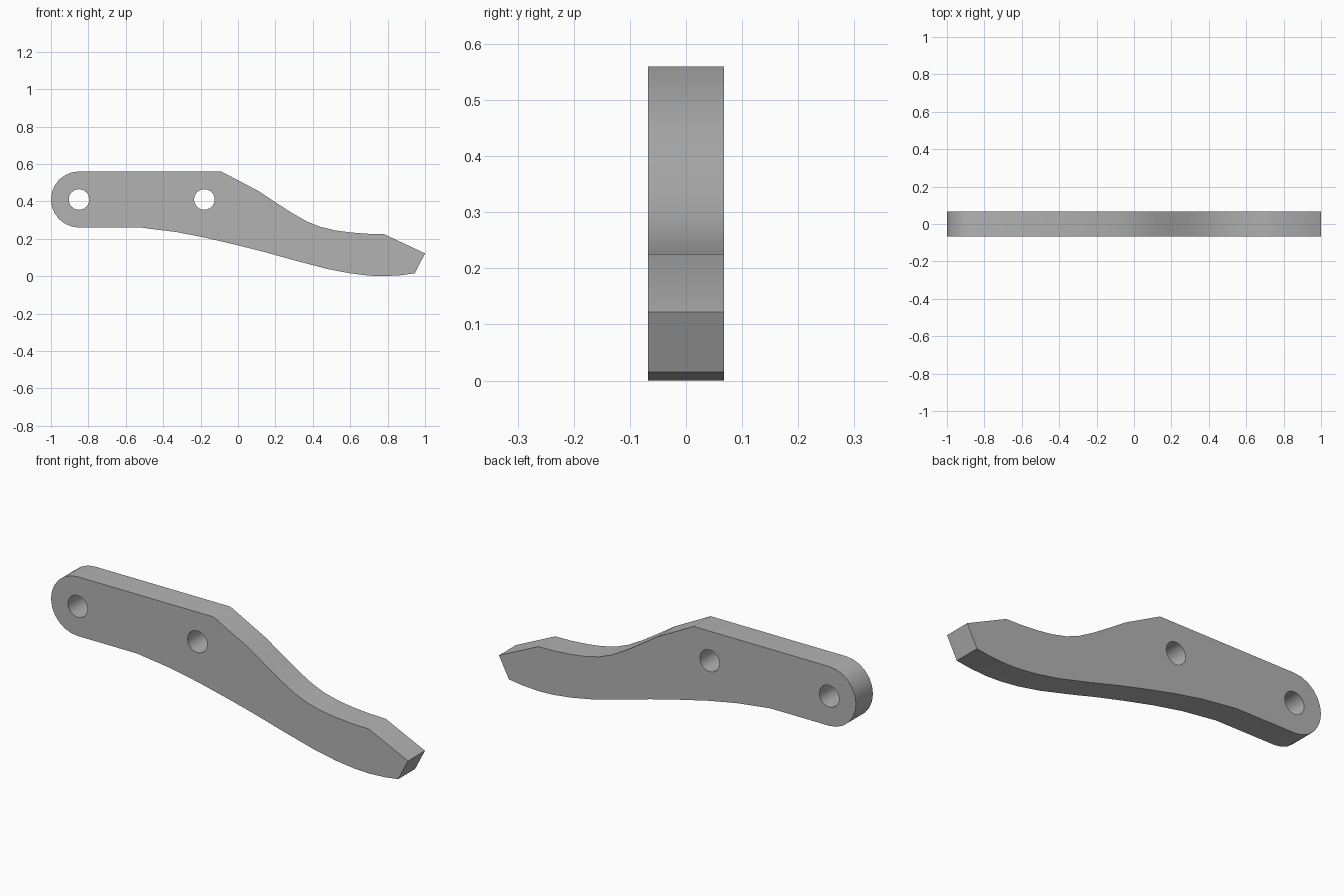
import bpy
import bmesh
from math import cos, sin, pi

if "Cube" in bpy.data.objects:
    bpy.data.objects.remove(bpy.data.objects["Cube"], do_unlink=True)

HALF_WIDTH = 0.068
PIVOT = (-0.85, 0.41)
PIN = (-0.18, 0.41)


def arc(centre, radius, start, end, count):
    """Points (x, z) along an arc, both ends included."""
    steps = [start + (end - start) * i / count for i in range(count + 1)]
    return [(centre[0] + radius * cos(a), centre[1] + radius * sin(a)) for a in steps]


def add_loop(bm, points):
    verts = [bm.verts.new((x, -HALF_WIDTH, z)) for x, z in points]
    return [bm.edges.new((v, verts[i - 1])) for i, v in enumerate(verts)]


grey = bpy.data.materials.new("plain grey")
grey.use_nodes = True
colour = (0.45, 0.45, 0.45, 1)
grey.diffuse_color = colour
grey.node_tree.nodes["Principled BSDF"].inputs["Base Color"].default_value = colour

# Lever outline: rounded pivot end, humped top, chamfered tip, bowed underside
top = [(-0.09, 0.56), (0.11, 0.455), (0.2, 0.395), (0.29, 0.337), (0.37, 0.292),
       (0.44, 0.264), (0.52, 0.245), (0.6, 0.234), (0.69, 0.227), (0.78, 0.225)]
tip = [(1, 0.122), (0.945, 0.015)]
underside = [(0.87, 0.005), (0.78, 0), (0.7, 0.003), (0.6, 0.015), (0.48, 0.038),
             (0.3, 0.085), (0.15, 0.127), (0, 0.165), (-0.17, 0.205),
             (-0.33, 0.236), (-0.52, 0.26)]
outline = top + tip + underside + arc(PIVOT, 0.15, 1.5 * pi, 0.5 * pi, 12)

# Fill the outline around the two holes, then give it thickness
bm = bmesh.new()
edges = add_loop(bm, outline)
for centre in (PIVOT, PIN):
    edges += add_loop(bm, arc(centre, 0.055, 0, 2 * pi, 24)[:-1])
bmesh.ops.triangle_fill(bm, use_beauty=True, edges=edges, normal=(0, -1, 0))
sheet = bmesh.ops.extrude_face_region(bm, geom=bm.faces[:], use_keep_orig=True)
moved = [g for g in sheet["geom"] if isinstance(g, bmesh.types.BMVert)]
bmesh.ops.translate(bm, vec=(0, 2 * HALF_WIDTH, 0), verts=moved)
bmesh.ops.recalc_face_normals(bm, faces=bm.faces[:])

mesh = bpy.data.meshes.new("lever_arm")
bm.to_mesh(mesh)
bm.free()
mesh.materials.append(grey)
lever = bpy.data.objects.new("lever_arm", mesh)
bpy.context.collection.objects.link(lever)

# Smooth the curved rim, keep the flat faces crisp
bpy.ops.object.select_all(action="DESELECT")
lever.select_set(True)
bpy.context.view_layer.objects.active = lever
bpy.ops.object.shade_smooth_by_angle()
